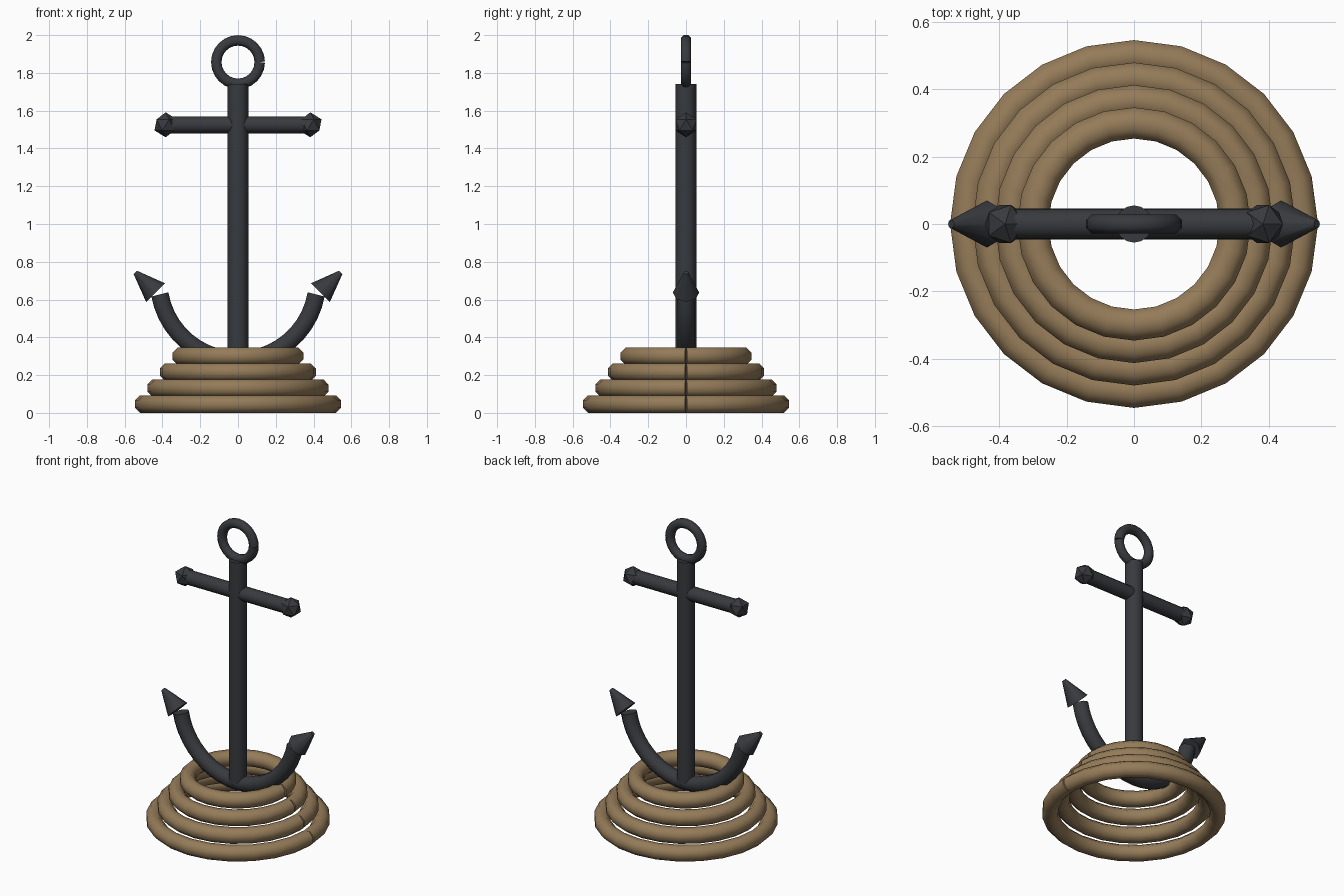
import bpy, bmesh, math
from mathutils import Vector, Matrix

if "Cube" in bpy.data.objects:
    bpy.data.objects.remove(bpy.data.objects["Cube"])


def material(name, rgb):
    m = bpy.data.materials.new(name)
    m.diffuse_color = (*rgb, 1)
    m.use_nodes = True
    m.node_tree.nodes["Principled BSDF"].inputs["Base Color"].default_value = m.diffuse_color
    return m


iron = material("dark_iron", (0.04, 0.042, 0.048))
rope = material("rope", (0.30, 0.20, 0.10))


def finish(name, bm, mat, smooth=True):
    bmesh.ops.recalc_face_normals(bm, faces=bm.faces)
    me = bpy.data.meshes.new(name)
    bm.to_mesh(me)
    bm.free()
    me.materials.append(mat)
    ob = bpy.data.objects.new(name, me)
    bpy.context.collection.objects.link(ob)
    if smooth:
        bpy.ops.object.select_all(action='DESELECT')
        ob.select_set(True)
        bpy.context.view_layer.objects.active = ob
        bpy.ops.object.shade_smooth_by_angle(angle=math.radians(50))
    return ob


def sweep(name, pts, normal, radius, mat, sides=8):
    """Open tube along a flat path; normal is the path's plane normal."""
    bm = bmesh.new()
    rings = []
    for i, p in enumerate(pts):
        t = (pts[min(i + 1, len(pts) - 1)] - pts[max(i - 1, 0)]).normalized()
        side = t.cross(normal)
        ring = []
        for k in range(sides):
            a = 2 * math.pi * (k + 0.5) / sides
            ring.append(bm.verts.new(p + radius * (math.cos(a) * side + math.sin(a) * normal)))
        rings.append(ring)
    for r0, r1 in zip(rings, rings[1:]):
        for k in range(sides):
            j = (k + 1) % sides
            bm.faces.new((r0[k], r0[j], r1[j], r1[k]))
    bm.faces.new(rings[0])
    bm.faces.new(rings[-1])
    return finish(name, bm, mat)


def arc(r, a0, a1, n, z, upright):
    pts = []
    for i in range(n + 1):
        a = math.radians(a0 + (a1 - a0) * i / n)
        u, v = r * math.cos(a), r * math.sin(a)
        pts.append(Vector((u, 0, z + v)) if upright else Vector((u, v, z)))
    return pts


def cone(name, r1, r2, depth, loc, axis, sides):
    bm = bmesh.new()
    mat = Matrix.Translation(loc) @ Matrix.Rotation(axis, 4, 'Y')
    bmesh.ops.create_cone(bm, cap_ends=True, segments=sides, radius1=r1,
                          radius2=r2, depth=depth, matrix=mat)
    return finish(name, bm, iron)


Y, Z = Vector((0, 1, 0)), Vector((0, 0, 1))

# Stacked rope coils, each an open loop with a seam on +x
for i in range(4):
    sweep(f"rope_coil_{i + 1}", arc(0.5 - i * 0.2 / 3, 0, 360, 24, 0.046 + 0.085 * i, False),
          Z, 0.05, rope)

# Shank, stock and top ring
cone("shank", 0.055, 0.055, 1.46, (0, 0, 1.01), 0, 16)
cone("stock", 0.045, 0.045, 0.76, (0, 0, 1.525), math.pi / 2, 12)
sweep("top_ring", arc(0.115, 0, 360, 24, 1.857, True), Y, 0.03, iron)

# Curved arms
sweep("arms", arc(0.42, 190, 350, 20, 0.70, True), Y, 0.05, iron)

# Stock knobs and pointed flukes
for s, side in ((-1, "left"), (1, "right")):
    bm = bmesh.new()
    bmesh.ops.create_icosphere(bm, subdivisions=1, radius=0.066,
                               matrix=Matrix.Translation((s * 0.383, 0, 1.525)))
    finish(f"stock_knob_{side}", bm, iron, smooth=False)
    cone(f"fluke_{side}", 0.07, 0.013, 0.15, (s * 0.49, 0, 0.69), s * math.pi / 4, 8)
